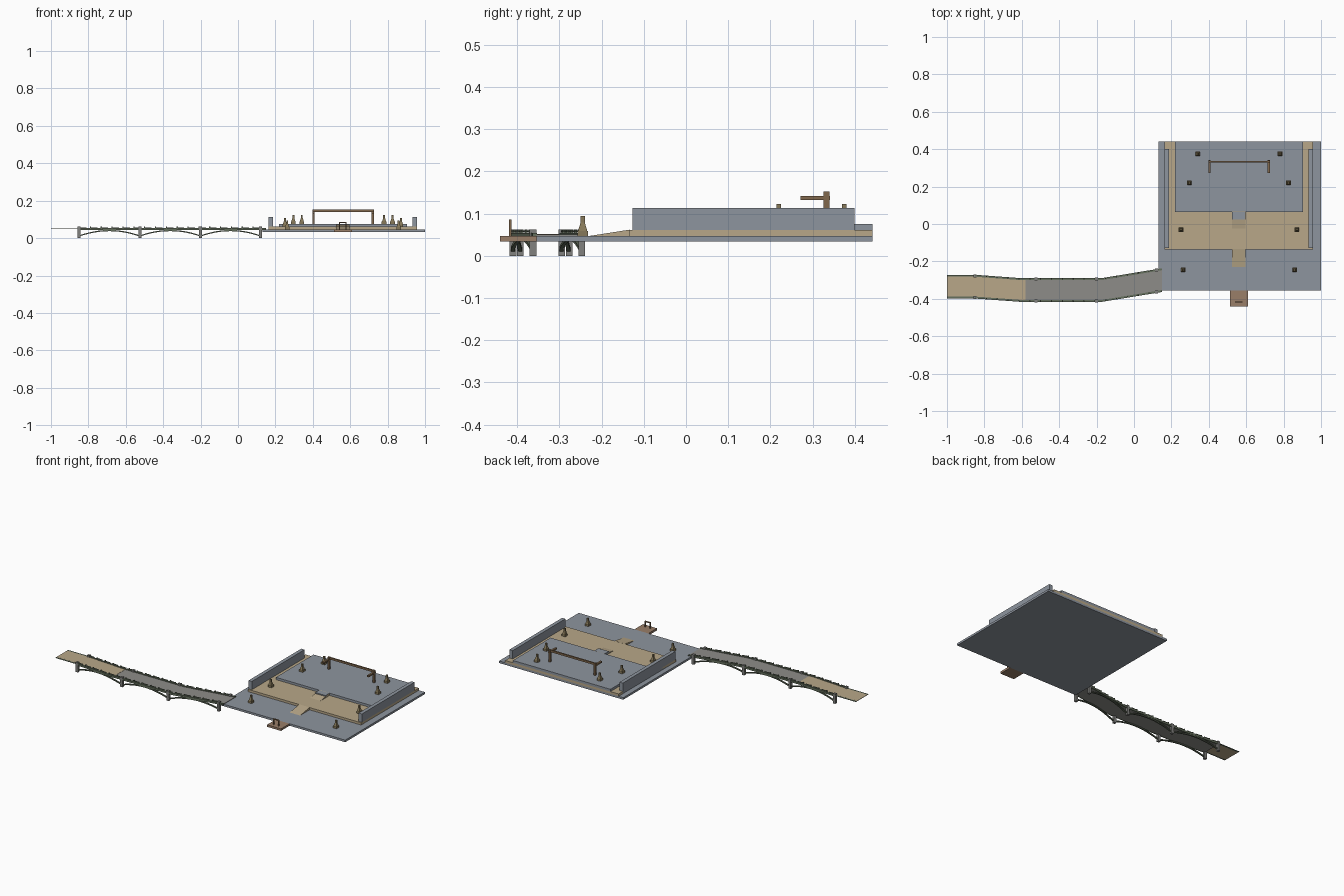
import bpy, bmesh, math
from mathutils import Vector, Matrix

if "Cube" in bpy.data.objects:
    bpy.data.objects.remove(bpy.data.objects["Cube"])


def material(name, rgb):
    m = bpy.data.materials.new(name)
    m.diffuse_color = (*rgb, 1)
    m.use_nodes = True
    m.node_tree.nodes["Principled BSDF"].inputs["Base Color"].default_value = m.diffuse_color
    return m


STONE = material("blue grey stone", (0.27, 0.30, 0.345))
SAND = material("sand", (0.48, 0.39, 0.25))
DOCK = material("dock wood", (0.32, 0.21, 0.14))
TIMBER = material("dark timber", (0.22, 0.14, 0.075))
DECK = material("bridge paving", (0.27, 0.265, 0.25))
RAIL = material("moss green rail", (0.13, 0.16, 0.11))
PIER = material("pier stone", (0.22, 0.22, 0.21))
LAMP = material("lamp bronze", (0.24, 0.19, 0.10))


def mesh_object(name, bm, mat):
    bmesh.ops.recalc_face_normals(bm, faces=bm.faces)
    me = bpy.data.meshes.new(name)
    bm.to_mesh(me)
    bm.free()
    me.materials.append(mat)
    ob = bpy.data.objects.new(name, me)
    bpy.context.collection.objects.link(ob)
    return ob


def add_box(bm, x0, x1, y0, y1, z0, z1):
    v = bmesh.ops.create_cube(bm, size=1)["verts"]
    bmesh.ops.scale(bm, vec=(x1 - x0, y1 - y0, z1 - z0), verts=v)
    bmesh.ops.translate(bm, vec=((x0 + x1) / 2, (y0 + y1) / 2, (z0 + z1) / 2), verts=v)


def boxes(name, mat, *specs):
    bm = bmesh.new()
    for s in specs:
        add_box(bm, *s)
    return mesh_object(name, bm, mat)


def add_prism(bm, pts, offset):
    """Extrude a closed outline of 3D points by an offset vector."""
    a = [bm.verts.new(p) for p in pts]
    b = [bm.verts.new(Vector(p) + Vector(offset)) for p in pts]
    n = len(a)
    bm.faces.new(a)
    bm.faces.new(b[::-1])
    for i in range(n):
        bm.faces.new((a[i], a[(i + 1) % n], b[(i + 1) % n], b[i]))


# --- stepped terraces and side walls
boxes("base_terrace", STONE, (0.13, 1.0, -0.355, 0.442, 0.034, 0.047))
boxes("sand_terrace", SAND, (0.163, 0.957, -0.135, 0.442, 0.047, 0.0615))
boxes("upper_terrace", STONE, (0.22, 0.903, 0.065, 0.442, 0.0615, 0.076))
boxes("side_walls", STONE,
      (0.163, 0.186, -0.127, 0.40, 0.047, 0.114),
      (0.934, 0.957, -0.127, 0.40, 0.047, 0.114))

# --- ramps between the terraces
for name, y0, y1, z0, z1 in (("lower_ramp", -0.23, -0.134, 0.047, 0.062),
                             ("upper_ramp", -0.025, 0.066, 0.0615, 0.0765)):
    bm = bmesh.new()
    add_prism(bm, [(0.523, y0, z0), (0.523, y1, z0), (0.523, y1, z1)], (0.073, 0, 0))
    mesh_object(name, bm, SAND)
boxes("ramp_landing", STONE, (0.523, 0.596, 0.025, 0.07, 0.0615, 0.0762))

# --- gate frame with short arms
boxes("gate_frame", TIMBER,
      (0.398, 0.410, 0.326, 0.340, 0.076, 0.152),
      (0.714, 0.726, 0.326, 0.340, 0.076, 0.152),
      (0.398, 0.726, 0.328, 0.338, 0.140, 0.152),
      (0.398, 0.410, 0.272, 0.342, 0.132, 0.142),
      (0.714, 0.726, 0.272, 0.342, 0.132, 0.142))

# --- dock with a small hoop
boxes("dock", DOCK, (0.512, 0.610, -0.441, -0.355, 0.034, 0.047))
boxes("dock_hoop", TIMBER,
      (0.540, 0.545, -0.420, -0.414, 0.047, 0.086),
      (0.575, 0.580, -0.420, -0.414, 0.047, 0.086),
      (0.540, 0.580, -0.420, -0.414, 0.080, 0.086))

# --- lamps: square foot, tapering body and post
bm = bmesh.new()
for dx, y, z in ((0.22, 0.375, 0.076), (0.265, 0.22, 0.076),
                 (0.31, -0.03, 0.0615), (0.298, -0.245, 0.047)):
    for s in (-1, 1):
        x = 0.561 + s * dx
        add_box(bm, x - 0.0125, x + 0.0125, y - 0.0125, y + 0.0125, z, z + 0.012)
        cone = bmesh.ops.create_cone(bm, cap_ends=True, segments=4, radius1=0.0155,
                                     radius2=0.007, depth=0.02)["verts"]
        bmesh.ops.rotate(bm, verts=cone, cent=(0, 0, 0),
                         matrix=Matrix.Rotation(math.pi / 4, 3, 'Z'))
        bmesh.ops.translate(bm, vec=(x, y, z + 0.022), verts=cone)
        add_box(bm, x - 0.005, x + 0.005, y - 0.005, y + 0.005, z + 0.03, z + 0.047)
mesh_object("lamps", bm, LAMP)

# --- bridge centre line, half width 0.0625
PATH = [(-1.0, -0.335), (-0.85, -0.335), (-0.61, -0.3525), (-0.17, -0.3525), (0.15, -0.30)]


def centre_y(x):
    for (x0, y0), (x1, y1) in zip(PATH, PATH[1:]):
        if x <= x1:
            return y0 + (y1 - y0) * (x - x0) / (x1 - x0)
    return PATH[-1][1]


def strip(bm, xs, off0, off1, z0, z1):
    """Band along the bridge; z0 and z1 are functions of x."""
    rings = []
    for x in xs:
        y = centre_y(x)
        rings.append([bm.verts.new(p) for p in (
            (x, y + off0, z0(x)), (x, y + off1, z0(x)),
            (x, y + off1, z1(x)), (x, y + off0, z1(x)))])
    for a, b in zip(rings, rings[1:]):
        for i in range(4):
            j = (i + 1) % 4
            bm.faces.new((a[i], a[j], b[j], b[i]))
    bm.faces.new(rings[0])
    bm.faces.new(rings[-1][::-1])


def flat(z):
    return lambda x: z


bends = [p[0] for p in PATH]
bm = bmesh.new()
strip(bm, bends[1:], -0.055, 0.055, flat(0.043), flat(0.0505))
mesh_object("bridge_deck", bm, DECK)

# sand path lying on the western half
bm = bmesh.new()
strip(bm, [-1.0, -0.85, -0.61, -0.58], -0.053, 0.053, flat(0.049), flat(0.0515))
mesh_object("sand_path", bm, SAND)

# edge kerbs
bm = bmesh.new()
for s in (-1, 1):
    strip(bm, bends[:2], s * 0.053, s * 0.0635, flat(0.049), flat(0.0512))
    strip(bm, bends[1:], s * 0.053, s * 0.0635, flat(0.043), flat(0.054))
mesh_object("bridge_kerbs", bm, RAIL)

# short rail bars on posts
bm = bmesh.new()
for s in (-1, 1):
    for i in range(17):
        x = -0.85 + i * 0.058
        strip(bm, [x, x + 0.04], s * 0.056, s * 0.061, flat(0.057), flat(0.060))
        strip(bm, [x, x + 0.006], s * 0.055, s * 0.062, flat(0.052), flat(0.063))
mesh_object("bridge_railing", bm, RAIL)

# piers and the curved ribs between them
PIERS = [-0.85, -0.525, -0.2, 0.12]
bm = bmesh.new()
for x in PIERS:
    for s in (-1, 1):
        y = centre_y(x) + s * 0.058
        add_box(bm, x - 0.008, x + 0.008, y - 0.008, y + 0.008, 0, 0.062)
mesh_object("bridge_piers", bm, PIER)

bm = bmesh.new()
for xa, xb in zip(PIERS, PIERS[1:]):
    mid, half = (xa + xb) / 2, (xb - xa) / 2

    def under(x):
        return 0.008 + 0.029 * (1 - ((x - mid) / half) ** 2)

    xs = [xa + (xb - xa) * i / 12 for i in range(13)]
    for s in (-1, 1):
        strip(bm, xs, s * 0.053, s * 0.062, under, lambda x: under(x) + 0.0065)
mesh_object("bridge_arches", bm, RAIL)
